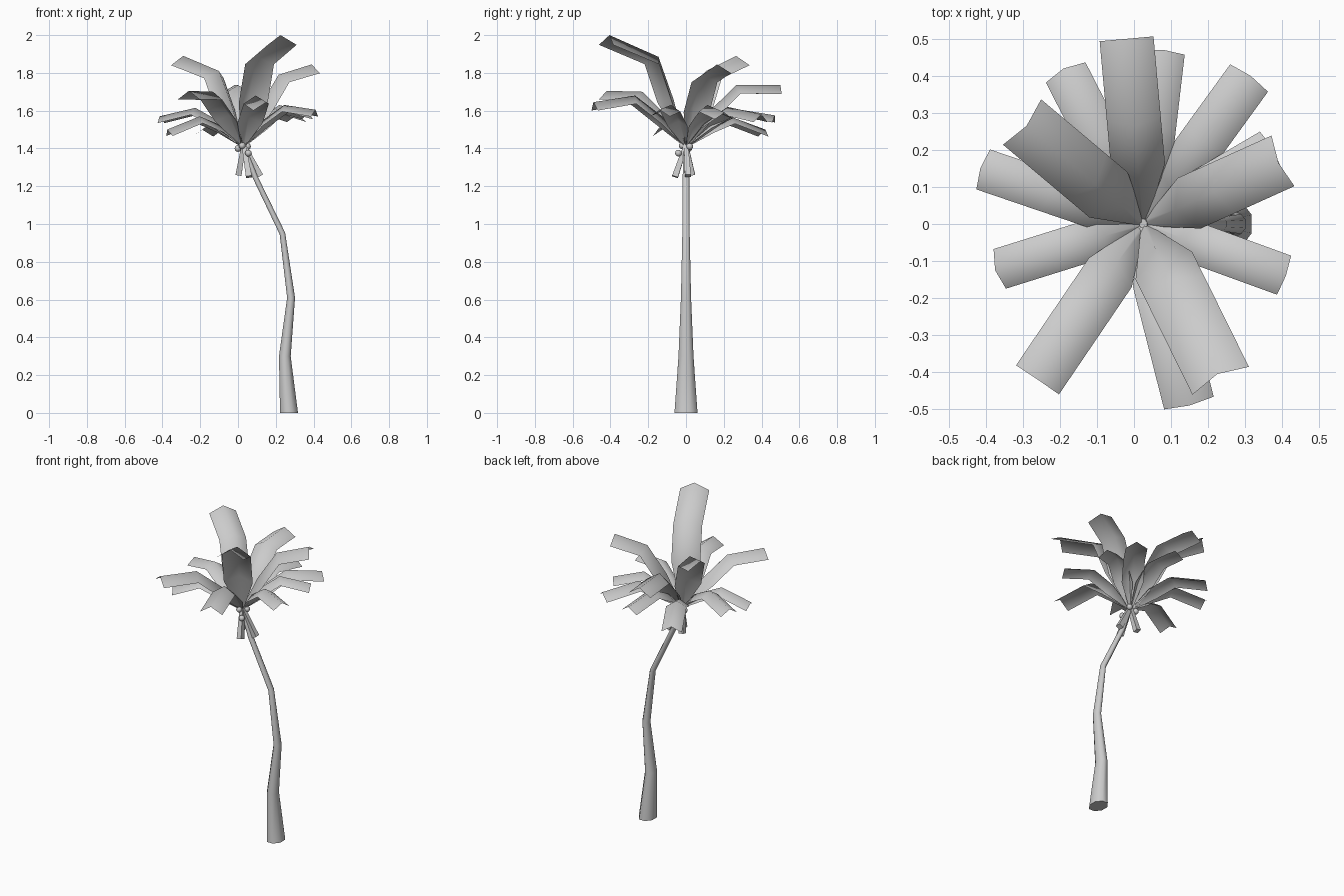
import bpy, bmesh, math
from mathutils import Vector

cube = bpy.data.objects.get("Cube")
if cube:
    bpy.data.objects.remove(cube, do_unlink=True)

grey = bpy.data.materials.new("plain grey")
grey.use_nodes = True
grey.diffuse_color = (0.6, 0.6, 0.6, 1)
grey.node_tree.nodes["Principled BSDF"].inputs["Base Color"].default_value = (0.6, 0.6, 0.6, 1)


def finish(name, bm, smooth=True):
    bmesh.ops.recalc_face_normals(bm, faces=bm.faces)
    for f in bm.faces:
        f.smooth = smooth
    mesh = bpy.data.meshes.new(name)
    bm.to_mesh(mesh)
    bm.free()
    mesh.materials.append(grey)
    ob = bpy.data.objects.new(name, mesh)
    bpy.context.collection.objects.link(ob)
    return ob


def bridge(bm, a, b, closed):
    n = len(a)
    for i in range(n if closed else n - 1):
        j = (i + 1) % n
        bm.faces.new((a[i], a[j], b[j], b[i]))


def tangent(pts, i):
    before = (pts[i] - pts[max(i - 1, 0)]).normalized()
    after = (pts[min(i + 1, len(pts) - 1)] - pts[i]).normalized()
    return (before + after).normalized()


# Trunk: tapering eight-sided oval tube along a bent path (x, z, radius)
path = [(0.27, 0, 0.066), (0.248, 0.3, 0.043), (0.281, 0.61, 0.029),
        (0.235, 0.95, 0.021), (0.09, 1.25, 0.019), (0.025, 1.43, 0.014)]
pts = [Vector((x, 0, z)) for x, z, r in path]
bm = bmesh.new()
rings = []
for i, (x, z, r) in enumerate(path):
    t = Vector((0, 0, 1)) if i == 0 else tangent(pts, i)
    across = Vector((0, 1, 0)).cross(t) * 0.78
    rings.append([bm.verts.new(pts[i] + r * (math.cos(a) * across + math.sin(a) * Vector((0, 1, 0))))
                  for a in [math.radians(22.5 + 45 * k) for k in range(8)]])
for a, b in zip(rings, rings[1:]):
    bridge(bm, a, b, True)
bm.faces.new(rings[0])
bm.faces.new(rings[-1])
trunk = finish("trunk", bm)
bpy.context.view_layer.objects.active = trunk
trunk.select_set(True)
bpy.ops.object.shade_smooth_by_angle(angle=math.radians(65))

# Fronds: tip x, y, z, bend fraction, bend height, half width
crown = Vector((0.025, 0, 1.41))
fronds = [
    (-0.02, 0.50, 1.735, 0.53, 1.735, 0.073), (0.08, 0.47, 1.575, 0.55, 1.61, 0.058),
    (-0.19, 0.42, 1.50, 0.55, 1.57, 0.06), (0.315, 0.40, 1.58, 0.55, 1.62, 0.063),
    (-0.29, 0.265, 1.89, 0.40, 1.81, 0.08), (-0.415, 0.15, 1.57, 0.57, 1.615, 0.057),
    (0.39, 0.165, 1.845, 0.52, 1.79, 0.075), (0.375, 0.205, 1.59, 0.55, 1.63, 0.056),
    (0.41, -0.14, 1.605, 0.57, 1.63, 0.056), (-0.375, -0.125, 1.50, 0.57, 1.57, 0.056),
    (-0.26, -0.42, 1.705, 0.55, 1.70, 0.07), (0.225, -0.405, 2.0, 0.36, 1.885, 0.085),
    (0.15, -0.49, 1.645, 0.55, 1.68, 0.069)]
for k, (x, y, z, f, bend_z, w) in enumerate(fronds):
    tip = Vector((x, y, z))
    bend = crown.lerp(tip, f)
    bend.z = bend_z
    middle = crown.lerp(bend, 0.45) + Vector((0, 0, 0.035))
    spine = [crown, middle, bend, tip]
    side = Vector((x - crown.x, y, 0)).cross(Vector((0, 0, 1))).normalized()
    bm = bmesh.new()
    rows = []
    for i, (p, scale) in enumerate(zip(spine, (0.12, 1, 1, 1))):
        down = side.cross(tangent(spine, i)) * -1
        h = w * scale
        rows.append([bm.verts.new(p + h * (s * side + 0.65 * abs(s) * down)) for s in (-1, 0, 1)])
    for a, b in zip(rows, rows[1:]):
        bridge(bm, a, b, False)
    finish("frond_%d" % (k + 1), bm)

# Dry stalks hanging below the crown
for k, end in enumerate([(0.003, 0.032, 1.26), (0.058, -0.058, 1.25), (0.118, 0.01, 1.255)]):
    end = Vector(end)
    start = Vector((0.03, 0, 1.42))
    t = (end - start).normalized()
    u = Vector((0, 1, 0)).cross(t).normalized()
    v = t.cross(u)
    bm = bmesh.new()
    rows = [[bm.verts.new(p + h * (a * u + b * v)) for a, b in ((-1, -1), (1, -1), (1, 1), (-1, 1))]
            for p, h in ((start, 0.011), (end, 0.016))]
    bridge(bm, rows[0], rows[1], True)
    for r in rows:
        bm.faces.new(r)
    finish("stalk_%d" % (k + 1), bm, False)

# Round fruit clustered under the crown
for k, c in enumerate([(0.022, -0.02, 1.415), (0.055, -0.04, 1.375), (0.0, 0.015, 1.40), (0.05, 0.02, 1.41)]):
    bm = bmesh.new()
    bmesh.ops.create_uvsphere(bm, u_segments=8, v_segments=6, radius=0.018)
    bmesh.ops.translate(bm, verts=bm.verts, vec=c)
    finish("fruit_%d" % (k + 1), bm)
